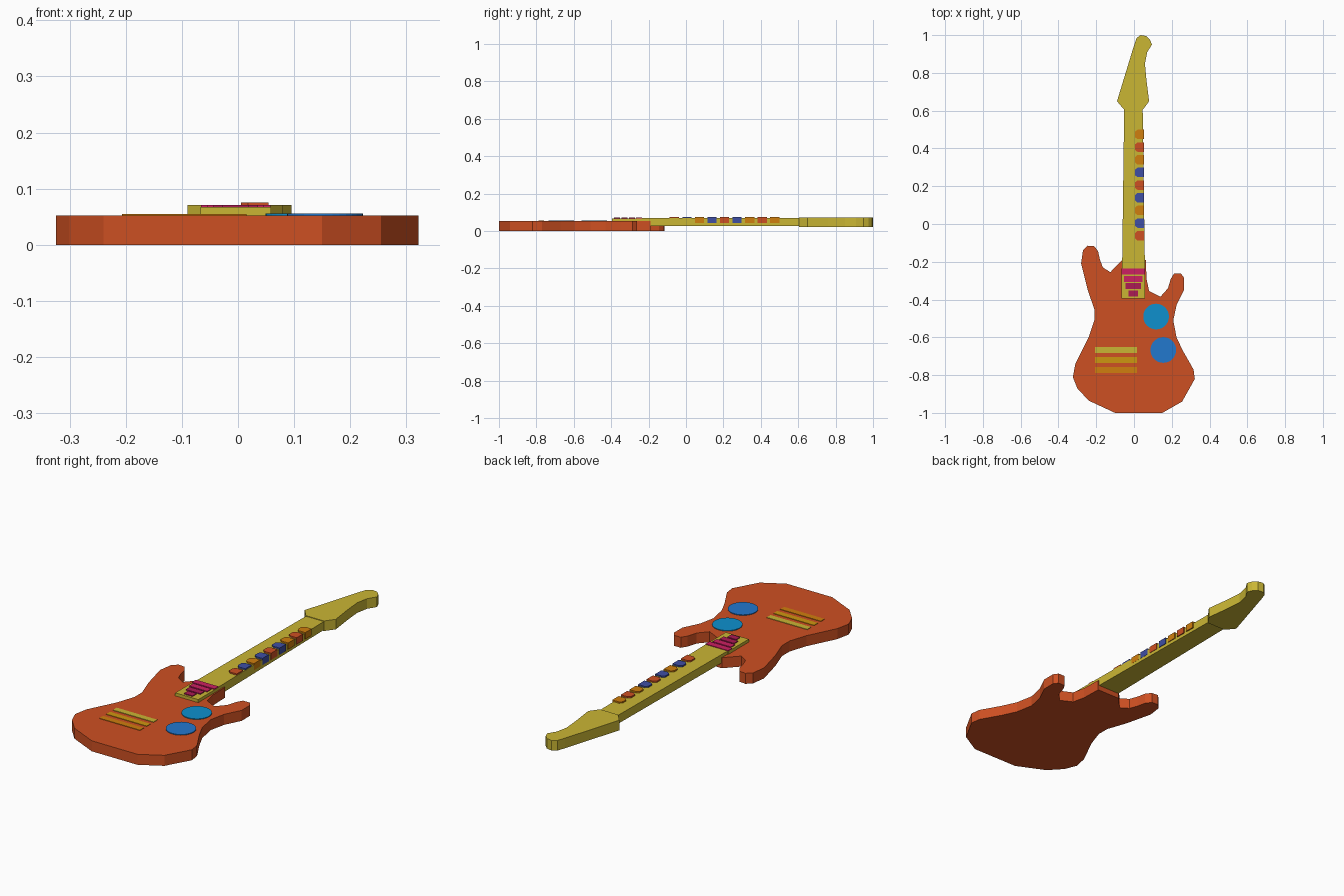
import bpy
import bmesh
import math

cube = bpy.data.objects.get("Cube")
if cube:
    bpy.data.objects.remove(cube, do_unlink=True)


def make_material(name, red, green, blue):
    """Flat material from 0-255 display values, stored as linear."""
    def linear(value):
        value /= 255
        return value / 12.92 if value < 0.04 else ((value + 0.055) / 1.055) ** 2.4
    colour = (linear(red), linear(green), linear(blue), 1)
    material = bpy.data.materials.new(name)
    material.use_nodes = True
    material.diffuse_color = colour
    shader = material.node_tree.nodes["Principled BSDF"]
    shader.inputs["Base Color"].default_value = colour
    shader.inputs["Roughness"].default_value = 0.8
    return material


RED = make_material("body red", 206, 80, 34)
YELLOW = make_material("neck yellow", 202, 182, 52)
GOLD = make_material("gold", 206, 150, 16)
ORANGE = make_material("orange", 208, 126, 14)
BLUE = make_material("button blue", 62, 78, 164)
PINK = make_material("pickup pink", 204, 32, 98)
PLUM = make_material("pickup plum", 172, 26, 84)
CYAN = make_material("upper dial blue", 14, 144, 206)
AZURE = make_material("lower dial blue", 34, 120, 206)


def slab(name, outline, bottom, top, material):
    """Extrude a flat outline upward from bottom to top."""
    bm = bmesh.new()
    face = bm.faces.new([bm.verts.new((x, y, bottom)) for x, y in outline])
    grown = bmesh.ops.extrude_face_region(bm, geom=[face])
    verts = [v for v in grown["geom"] if isinstance(v, bmesh.types.BMVert)]
    bmesh.ops.translate(bm, verts=verts, vec=(0, 0, top - bottom))
    bmesh.ops.recalc_face_normals(bm, faces=bm.faces)
    mesh = bpy.data.meshes.new(name)
    bm.to_mesh(mesh)
    bm.free()
    mesh.materials.append(material)
    obj = bpy.data.objects.new(name, mesh)
    bpy.context.collection.objects.link(obj)
    return obj


def bar(name, left, right, low, high, bottom, top, material):
    corners = [(left, low), (right, low), (right, high), (left, high)]
    return slab(name, corners, bottom, top, material)


# Body: lower bout, short horn, neck heel, long horn, waist
body_outline = [
    (-.1, -1), (.15, -1), (.255, -.94), (.322, -.82), (.315, -.77),
    (.258, -.67), (.225, -.6), (.208, -.51), (.225, -.43), (.265, -.35),
    (.265, -.285), (.248, -.262), (.212, -.262), (.195, -.29), (.18, -.34),
    (.14, -.385), (.08, -.355), (.066, -.29), (.063, -.19), (-.063, -.19),
    (-.125, -.255), (-.165, -.23), (-.18, -.19), (-.19, -.145), (-.21, -.118),
    (-.245, -.115), (-.27, -.14), (-.28, -.21), (-.245, -.35), (-.21, -.45),
    (-.21, -.51), (-.24, -.6), (-.31, -.74), (-.324, -.81), (-.3, -.87),
    (-.24, -.935)]
slab("body", body_outline, 0, .052, RED)

# Neck, its wider foot plate and the headstock
slab("neck", [(-.063, -.24), (.058, -.24), (.046, .61), (-.052, .61)],
     .026, .068, YELLOW)
bar("neck_foot", -.067, .059, -.395, -.235, .026, .067, YELLOW)
head_outline = [
    (-.052, .605), (.047, .605), (.08, .65), (.066, .76), (.058, .85),
    (.07, .91), (.095, .95), (.085, .975), (.065, .995), (.035, 1),
    (.014, .985), (0, .945), (-.09, .65)]
slab("headstock", head_outline, .021, .071, YELLOW)

# Pickup bars, narrowing toward the bridge
for i, half in enumerate((.062, .05, .04, .024)):
    y = -.251 - i * .039
    bar(f"pickup_bar_{i + 1}", -.004 - half, -.004 + half, y - .016, y + .016,
        .06, .071, PINK if i < 2 else PLUM)

# Bridge strips
for i, material in enumerate((YELLOW, GOLD, ORANGE)):
    y = -.667 - i * .053
    bar(f"bridge_strip_{i + 1}", -.207, .015, y - .015, y + .015,
        .05, .0545, material)

# Round dials
for name, x, y, material in (("upper_dial", .117, -.49, CYAN),
                             ("lower_dial", .155, -.667, AZURE)):
    circle = [(x + .068 * math.cos(math.tau * k / 32),
               y + .068 * math.sin(math.tau * k / 32)) for k in range(32)]
    slab(name, circle, .05, .0555, material)

# Fret buttons with clipped inner corners along the neck edge
button_colours = (RED, BLUE, ORANGE, BLUE, RED, BLUE, ORANGE, RED, ORANGE)
for i, material in enumerate(button_colours):
    y = -.062 + i * .067
    shape = [(.054, y - .025), (.054, y + .025), (.018, y + .025),
             (.005, y + .014), (.005, y - .014), (.018, y - .025)]
    slab(f"fret_button_{i + 1}", shape, .042, .075, material)
